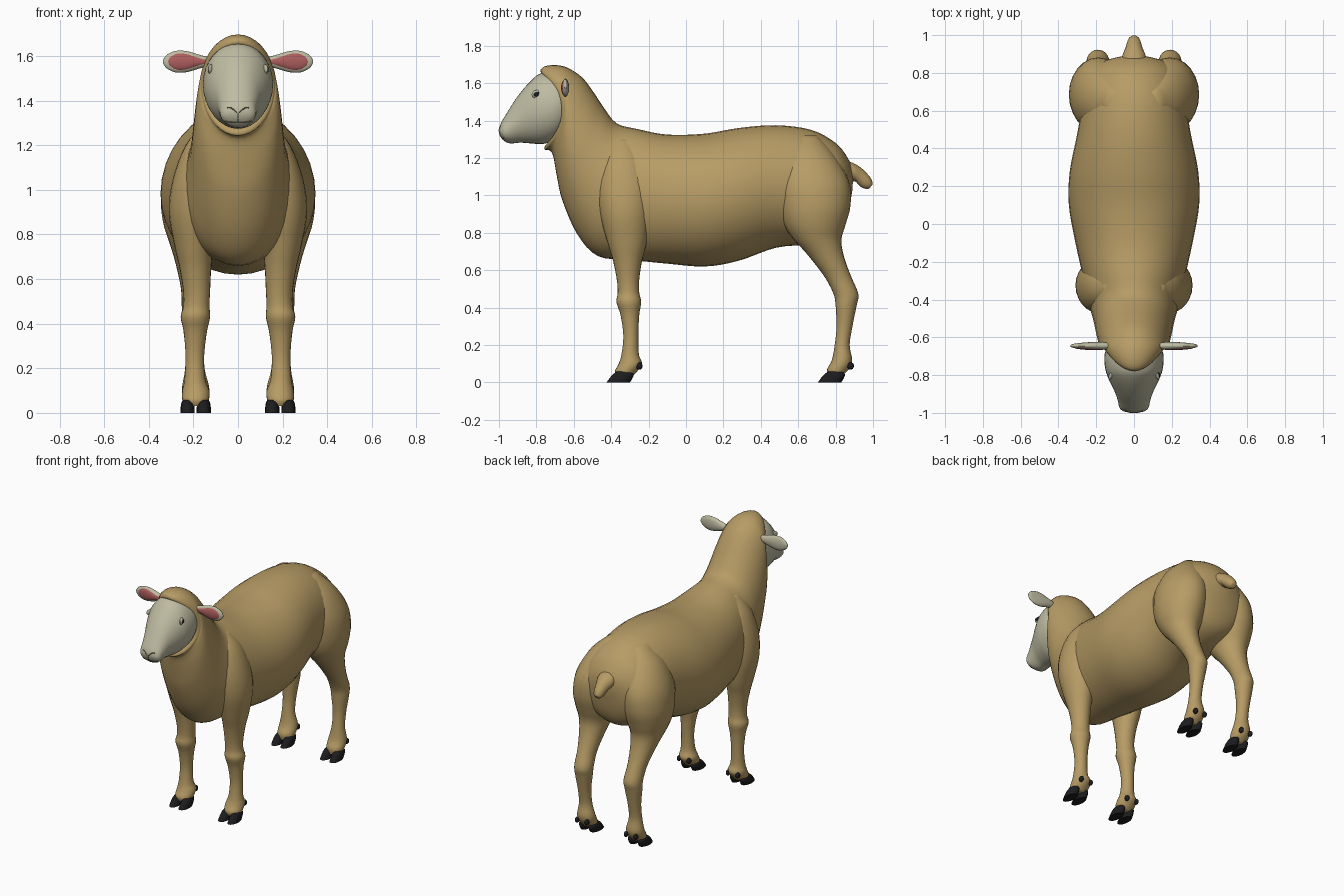
import bpy, bmesh, math
from mathutils import Vector, Matrix
from mathutils.bvhtree import BVHTree


def material(name, rgb):
    m = bpy.data.materials.new(name)
    m.diffuse_color = (*rgb, 1)
    return m


WOOL = material("wool", (0.47, 0.33, 0.13))
SKIN = material("skin", (0.52, 0.50, 0.36))
PINK = material("pink", (0.42, 0.11, 0.11))
BLACK = material("black", (0.012, 0.012, 0.014))
CREASE = material("crease", (0.16, 0.14, 0.10))


def finish(name, bm, mat):
    bmesh.ops.recalc_face_normals(bm, faces=bm.faces)
    me = bpy.data.meshes.new(name)
    bm.to_mesh(me)
    bm.free()
    me.materials.append(mat)
    ob = bpy.data.objects.new(name, me)
    bpy.context.collection.objects.link(ob)
    bpy.ops.object.select_all(action='DESELECT')
    ob.select_set(True)
    bpy.context.view_layer.objects.active = ob
    bpy.ops.object.shade_smooth_by_angle(angle=math.radians(50))
    return ob


def smooth_rings(rings, steps):
    """Catmull-Rom interpolation of ring parameters."""
    p = [rings[0]] + list(rings) + [rings[-1]]
    out = []
    for i in range(1, len(p) - 2):
        for s in range(steps):
            t = s / steps
            out.append([0.5 * (2 * b + (c - a) * t + (2 * a - 5 * b + 4 * c - d) * t * t
                               + (3 * b - a - 3 * c + d) * t ** 3)
                        for a, b, c, d in zip(*p[i - 1:i + 3])])
    out.append(list(rings[-1]))
    return out


def loft(name, rings, shape, mat, sides=28, steps=4):
    """Skin closed rings; shape(ring, cos, sin) gives a point."""
    bm = bmesh.new()
    loops = []
    for r in smooth_rings(rings, steps):
        loops.append([bm.verts.new(shape(r, math.cos(a), math.sin(a)))
                      for a in (2 * math.pi * k / sides for k in range(sides))])
    for a, b in zip(loops, loops[1:]):
        for k in range(sides):
            n = (k + 1) % sides
            bm.faces.new((a[k], a[n], b[n], b[k]))
    bm.faces.new(loops[0])
    bm.faces.new(loops[-1])
    return finish(name, bm, mat)


def ball(name, loc, size, mat, rot_z=0):
    bm = bmesh.new()
    bmesh.ops.create_uvsphere(bm, u_segments=16, v_segments=10, radius=1)
    bmesh.ops.transform(bm, verts=bm.verts, matrix=Matrix.Translation(loc)
                        @ Matrix.Rotation(rot_z, 4, 'Z') @ Matrix.Diagonal((*size, 1)))
    return finish(name, bm, mat)


# ring = top (y, z), bottom (y, z), half width, how far the sides sweep back
def slanted(r, c, s):
    ty, tz, by, bz, w, sag = r
    return (w * c, (ty + by) / 2 + (ty - by) / 2 * s + sag * c * c,
            (tz + bz) / 2 + (tz - bz) / 2 * s)


# ring = z, front y, back y, inner x, outer x
def level(side):
    def f(r, c, s):
        z, yf, yb, xi, xo = r
        return (side * ((xi + xo) / 2 + (xo - xi) / 2 * c),
                (yf + yb) / 2 + (yb - yf) / 2 * s, z)
    return f


# Woolly body, neck and hood
loft("woolly_body", [
    (0.895, 1.13, 0.89, 1.03, 0.04, 0),
    (0.865, 1.20, 0.86, 0.88, 0.16, 0),
    (0.80, 1.28, 0.80, 0.79, 0.235, 0),
    (0.67, 1.35, 0.66, 0.74, 0.27, 0),
    (0.48, 1.375, 0.48, 0.72, 0.30, 0),
    (0.28, 1.36, 0.28, 0.65, 0.34, 0),
    (0.10, 1.33, 0.10, 0.62, 0.345, 0),
    (-0.10, 1.325, -0.10, 0.635, 0.31, 0),
    (-0.26, 1.355, -0.30, 0.655, 0.27, 0),
    (-0.37, 1.385, -0.47, 0.675, 0.24, 0),
    (-0.44, 1.47, -0.58, 0.79, 0.215, 0),
    (-0.50, 1.56, -0.66, 0.97, 0.20, 0),
    (-0.56, 1.635, -0.69, 1.10, 0.188, 0),
    (-0.64, 1.685, -0.71, 1.21, 0.175, 0.03),
    (-0.71, 1.697, -0.73, 1.24, 0.167, 0.07),
    (-0.765, 1.685, -0.755, 1.245, 0.158, 0.10),
    (-0.775, 1.655, -0.75, 1.27, 0.14, 0.10),
    (-0.72, 1.62, -0.70, 1.30, 0.11, 0.08)], slanted, WOOL, 36)

# Tail
loft("tail", [
    (0.82, 1.20, 0.84, 1.06, 0.07, 0),
    (0.89, 1.175, 0.90, 1.075, 0.06, 0),
    (0.94, 1.145, 0.925, 1.052, 0.045, 0),
    (0.983, 1.10, 0.95, 1.037, 0.035, 0),
    (0.998, 1.068, 0.975, 1.035, 0.022, 0),
    (0.995, 1.055, 0.985, 1.043, 0.006, 0)], slanted, WOOL, 18)

# Bare face
head = loft("face", [
    (-0.60, 1.62, -0.62, 1.36, 0.12, 0),
    (-0.68, 1.655, -0.69, 1.30, 0.155, 0),
    (-0.77, 1.655, -0.765, 1.275, 0.152, 0),
    (-0.83, 1.612, -0.83, 1.278, 0.13, 0),
    (-0.90, 1.53, -0.885, 1.282, 0.10, 0),
    (-0.955, 1.445, -0.93, 1.278, 0.084, 0),
    (-0.985, 1.395, -0.96, 1.283, 0.077, 0),
    (-0.998, 1.362, -0.98, 1.30, 0.056, 0),
    (-0.999, 1.342, -0.993, 1.32, 0.02, 0)], slanted, SKIN, 32)

# Nostril and mouth creases laid on the face
tree = BVHTree.FromPolygons([v.co for v in head.data.vertices],
                            [p.vertices for p in head.data.polygons])


def crease(name, pts):
    cu = bpy.data.curves.new(name, 'CURVE')
    cu.dimensions = '3D'
    cu.bevel_depth = 0.003
    cu.bevel_resolution = 1
    hits = [tree.ray_cast(Vector((x, -2, z)), Vector((0, 1, 0)))[0] for x, z in pts]
    hits = [h for h in hits if h]
    sp = cu.splines.new('POLY')
    sp.points.add(len(hits) - 1)
    for p, h in zip(sp.points, hits):
        p.co = (*h, 1)
    cu.materials.append(CREASE)
    bpy.context.collection.objects.link(bpy.data.objects.new(name, cu))


crease("mouth", [(x / 100, 1.302 + 1.5 * (x / 100) ** 2) for x in range(-6, 7)])
crease("nose_groove", [(0, 1.345), (0, 1.333), (0, 1.32), (0, 1.305)])

FORELEG = [(1.30, -0.38, -0.30, 0.10, 0.15), (1.20, -0.44, -0.23, 0.08, 0.235),
           (1.05, -0.47, -0.19, 0.08, 0.292), (0.90, -0.46, -0.19, 0.08, 0.31),
           (0.75, -0.42, -0.21, 0.11, 0.285), (0.65, -0.39, -0.235, 0.12, 0.262),
           (0.55, -0.37, -0.25, 0.125, 0.246), (0.48, -0.365, -0.25, 0.128, 0.245),
           (0.43, -0.372, -0.24, 0.125, 0.257), (0.36, -0.35, -0.25, 0.14, 0.243),
           (0.25, -0.335, -0.255, 0.152, 0.235), (0.15, -0.345, -0.252, 0.146, 0.24),
           (0.10, -0.36, -0.235, 0.128, 0.25), (0.06, -0.38, -0.26, 0.13, 0.25),
           (0.03, -0.37, -0.29, 0.14, 0.24)]
HINDLEG = [(1.32, 0.58, 0.70, 0.06, 0.14), (1.22, 0.52, 0.79, 0.04, 0.25),
           (1.08, 0.48, 0.87, 0.03, 0.325), (0.95, 0.49, 0.88, 0.04, 0.345),
           (0.85, 0.52, 0.855, 0.06, 0.335), (0.77, 0.57, 0.832, 0.09, 0.31),
           (0.70, 0.635, 0.838, 0.11, 0.288), (0.62, 0.70, 0.862, 0.125, 0.268),
           (0.55, 0.75, 0.89, 0.133, 0.255), (0.47, 0.79, 0.922, 0.13, 0.252),
           (0.41, 0.80, 0.912, 0.135, 0.25), (0.30, 0.805, 0.89, 0.15, 0.237),
           (0.20, 0.795, 0.875, 0.15, 0.237), (0.12, 0.78, 0.888, 0.13, 0.25),
           (0.07, 0.755, 0.87, 0.13, 0.25), (0.03, 0.76, 0.83, 0.14, 0.24)]
EAR = [(0.12, 0.018, 0.014), (0.17, 0.030, 0.020), (0.23, 0.047, 0.020),
       (0.28, 0.048, 0.016), (0.32, 0.030, 0.011), (0.337, 0.006, 0.004)]


def ear_shape(side, scale, shift):
    return lambda r, c, s: (side * (0.235 + (r[0] - 0.235) * scale),
                            -0.645 + shift + r[2] * s * scale, 1.575 + r[1] * c * scale)


# Paired parts
for side, tag in ((1, "right"), (-1, "left")):
    loft(f"{tag}_ear", EAR, ear_shape(side, 1, 0), SKIN, 18)
    loft(f"{tag}_inner_ear", EAR, ear_shape(side, 0.8, -0.007), PINK, 18)
    ball(f"{tag}_eyelid", (side * 0.118, -0.792, 1.54), (0.012, 0.036, 0.024), SKIN, side * 0.4)
    crease(f"{tag}_nostril", [(side * x, z) for x, z in
                              ((0.005, 1.345), (0.02, 1.36), (0.035, 1.37), (0.048, 1.368))])
    for kind, leg, y in (("front", FORELEG, -0.425), ("hind", HINDLEG, 0.705)):
        loft(f"{tag}_{kind}_leg", leg, level(side), WOOL, 24)
        # Cloven hoof and dewclaws
        for toe, xi, xo in (("inner", 0.121, 0.186), ("outer", 0.194, 0.258)):
            loft(f"{tag}_{kind}_{toe}_hoof", [
                (0.0, y, y + 0.125, xi, xo),
                (0.025, y + 0.018, y + 0.14, xi + 0.001, xo - 0.001),
                (0.045, y + 0.036, y + 0.145, xi + 0.004, xo - 0.004),
                (0.058, y + 0.055, y + 0.13, xi + 0.012, xo - 0.012)],
                level(side), BLACK, 16, 2)
            x = xi + 0.006 if toe == "inner" else xo - 0.006
            x = 0.19 + (x - 0.19) * 0.6
            ball(f"{tag}_{kind}_{toe}_dewclaw", (side * x, y + 0.175, 0.088),
                 (0.014, 0.018, 0.02), BLACK)

# Dark eye (only one side shows it)
ball("right_eye", (0.123, -0.794, 1.54), (0.012, 0.026, 0.016), BLACK, 0.4)
